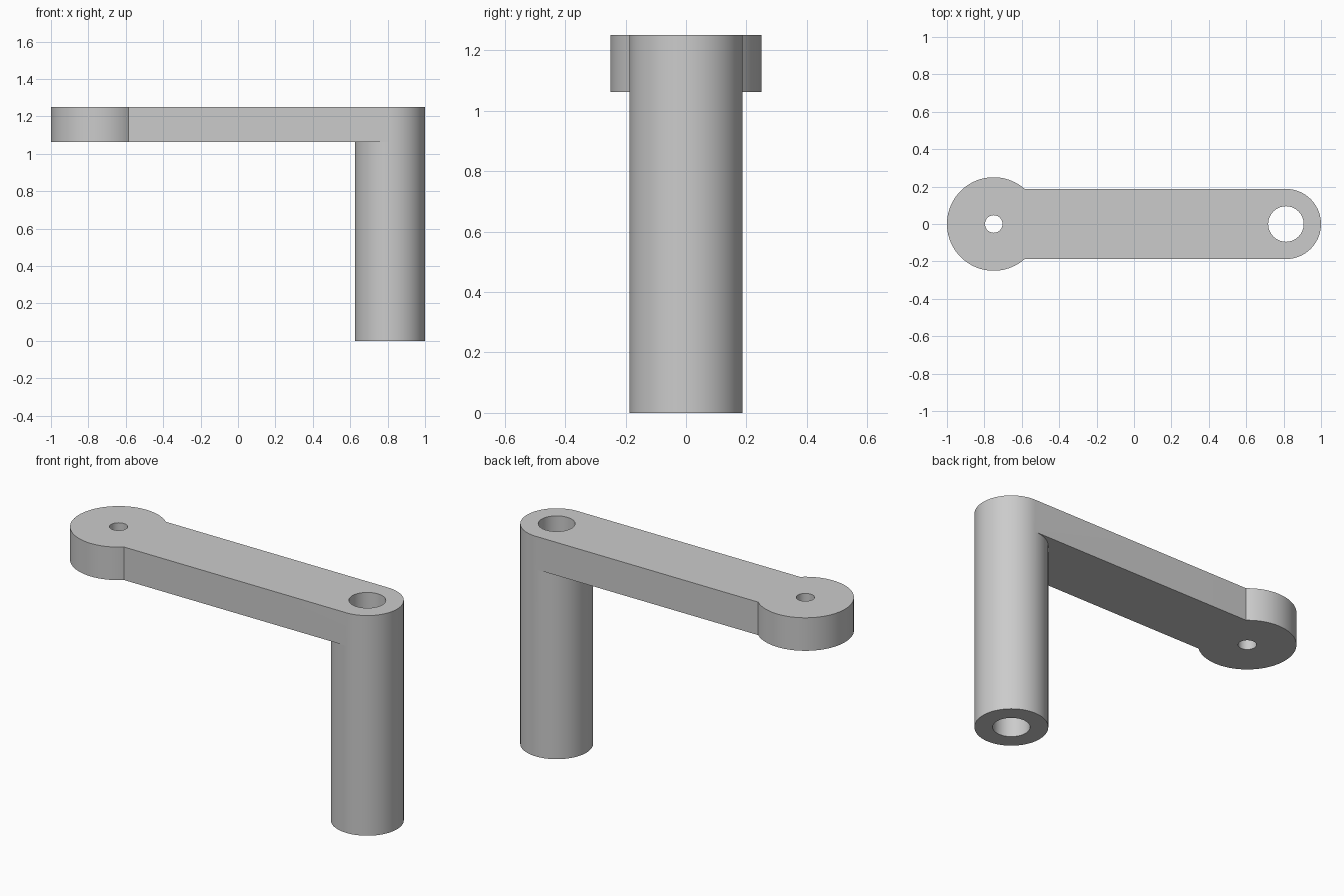
import bpy
import bmesh
from math import pi, sin, cos, asin

cube = bpy.data.objects.get("Cube")
if cube:
    bpy.data.objects.remove(cube, do_unlink=True)

# Main dimensions
TOP, UNDER = 1.25, 1.0625
POST_X, POST_R, BORE_R = 0.8125, 0.1875, 0.095
EYE_X, EYE_R, PIN_R = -0.75, 0.25, 0.047


def arc(cx, r, start, end, n):
    """Points along an arc, both ends included."""
    steps = [start + (end - start) * i / n for i in range(n + 1)]
    return [(cx + r * cos(a), r * sin(a)) for a in steps]


def circle(cx, r, n):
    return arc(cx, r, -pi / 2, 1.5 * pi, n)[:-1]


def wall(bm, loop, low, high):
    """Vertical wall around a closed outline."""
    rings = [[bm.verts.new((x, y, z)) for x, y in loop] for z in (low, high)]
    for i in range(len(loop)):
        j = (i + 1) % len(loop)
        bm.faces.new((rings[0][i], rings[0][j], rings[1][j], rings[1][i]))


def cap(bm, loops, z):
    """Flat face bounded by an outline and its holes."""
    edges = []
    for loop in loops:
        ring = [bm.verts.new((x, y, z)) for x, y in loop]
        edges += [bm.edges.new((v, ring[i - 1])) for i, v in enumerate(ring)]
    bmesh.ops.triangle_fill(bm, edges=edges, use_beauty=True, normal=(0, 0, 1))


# Outlines: round eye, straight arm, rounded post end
meet = asin(POST_R / EYE_R)
eye = arc(EYE_X, EYE_R, meet, 2 * pi - meet, 72)
outer = eye + arc(POST_X, POST_R, -pi / 2, pi / 2, 36)
underside = eye + arc(POST_X, POST_R, 1.5 * pi, pi / 2, 36)
post = circle(POST_X, POST_R, 72)
bore = circle(POST_X, BORE_R, 48)
pin = circle(EYE_X, PIN_R, 32)

bm = bmesh.new()
# Arm with eye
cap(bm, [outer, bore, pin], TOP)
cap(bm, [underside, pin], UNDER)
wall(bm, outer, UNDER, TOP)
wall(bm, pin, UNDER, TOP)
# Hollow post
wall(bm, post, 0, UNDER)
wall(bm, bore, 0, TOP)
cap(bm, [post, bore], 0)

bmesh.ops.remove_doubles(bm, verts=bm.verts, dist=0.0001)
bmesh.ops.recalc_face_normals(bm, faces=bm.faces)
mesh = bpy.data.meshes.new("arm_with_hollow_post")
bm.to_mesh(mesh)
bm.free()
bracket = bpy.data.objects.new("arm_with_hollow_post", mesh)
bpy.context.collection.objects.link(bracket)

# Plain grey finish
grey = bpy.data.materials.new("plain_grey")
grey.use_nodes = True
color = (0.6, 0.6, 0.6, 1)
grey.diffuse_color = color
grey.node_tree.nodes["Principled BSDF"].inputs["Base Color"].default_value = color
mesh.materials.append(grey)

bpy.ops.object.select_all(action="DESELECT")
bracket.select_set(True)
bpy.context.view_layer.objects.active = bracket
bpy.ops.object.shade_smooth_by_angle(angle=pi / 6)
